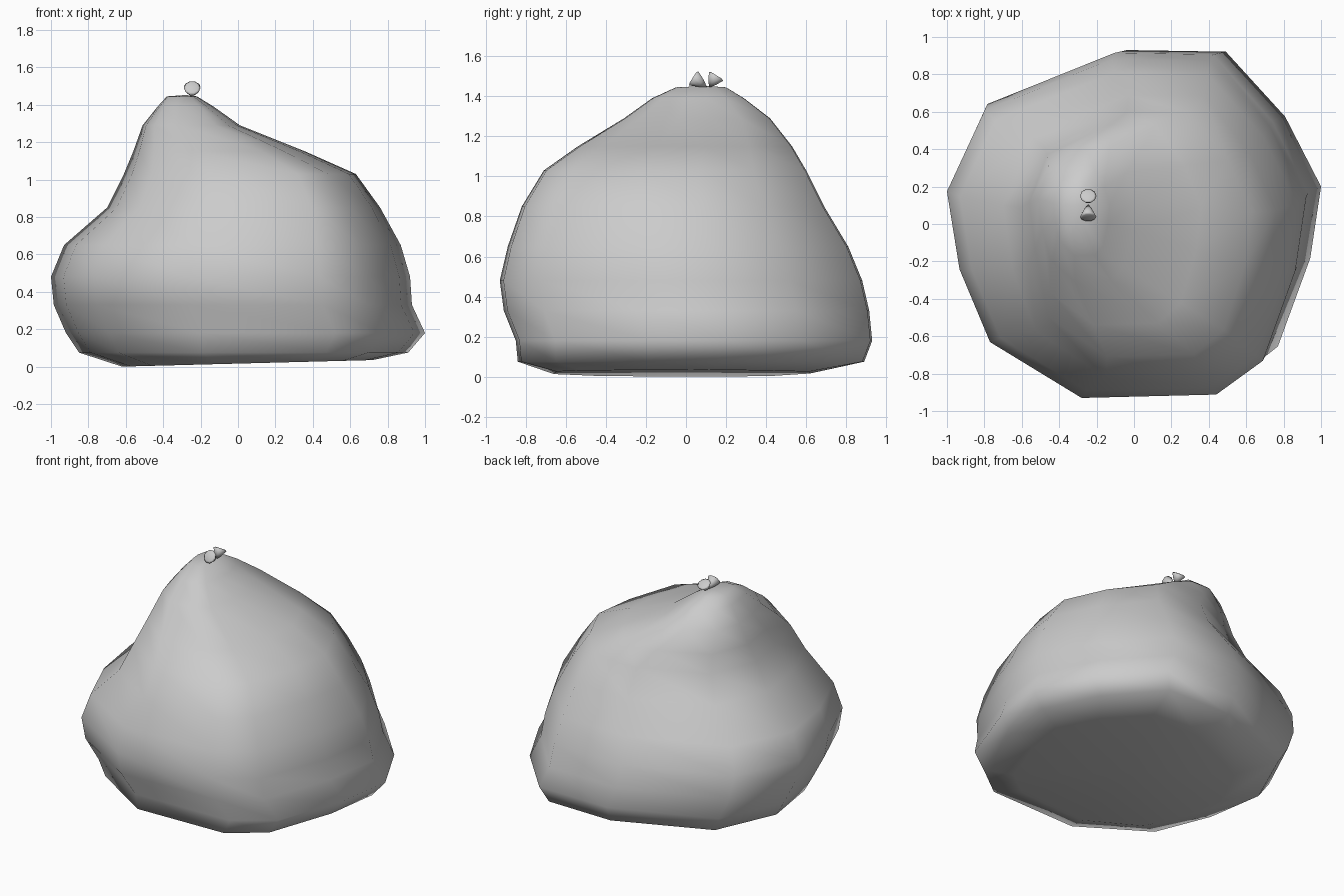
import bpy, bmesh, math
from mathutils import Vector

if "Cube" in bpy.data.objects:
    bpy.data.objects.remove(bpy.data.objects["Cube"])

# Plan outline of the sack, normalised to a -1..1 box
plan = [(-1, .22), (-.79, .70), (-.08, 1), (.47, .99), (.80, .60), (1, .18),
        (.94, -.25), (.76, -.78), (.5, -.98), (-.25, -1), (-.76, -.67), (-.93, -.24)]

# Height, x min, x max, y min, y max
levels = [
    (.01, -.62, .72, -.66, .62),
    (.085, -.85, .91, -.84, .89),
    (.19, -.92, 1.0, -.85, .93),
    (.34, -.985, .93, -.91, .915),
    (.49, -1.0, .92, -.93, .88),
    (.66, -.93, .87, -.89, .81),
    (.86, -.70, .76, -.82, .69),
    (1.04, -.61, .63, -.71, .60),
    (1.16, -.56, .36, -.54, .53),
    (1.30, -.51, .01, -.31, .42),
    (1.40, -.43, -.13, -.17, .29),
    (1.455, -.38, -.22, -.05, .20),
]

def finish(bm, name):
    bmesh.ops.recalc_face_normals(bm, faces=bm.faces)
    for f in bm.faces:
        f.smooth = True
    me = bpy.data.meshes.new(name)
    bm.to_mesh(me)
    bm.free()
    ob = bpy.data.objects.new(name, me)
    bpy.context.collection.objects.link(ob)
    return ob

# Slumped sack body: stacked rings
bm = bmesh.new()
rings = []
for i, (z, x0, x1, y0, y1) in enumerate(levels):
    ring = []
    for px, py in plan:
        x = (x0 + x1) / 2 + px * (x1 - x0) / 2
        y = (y0 + y1) / 2 + py * (y1 - y0) / 2
        tilt = .035 * (x + .62) / 1.34 if i == 0 else 0
        ring.append(bm.verts.new((x, y, z + tilt)))
    rings.append(ring)
n = len(plan)
for a, b in zip(rings, rings[1:]):
    for k in range(n):
        bm.faces.new((a[k], a[(k + 1) % n], b[(k + 1) % n], b[k]))
for ring, c in ((rings[0], (0, 0, .035)), (rings[-1], (-.28, .1, 1.462))):
    v = bm.verts.new(c)
    for k in range(n):
        bm.faces.new((ring[k], ring[(k + 1) % n], v))
lo = min(v.co.z for v in bm.verts)
for v in bm.verts:
    v.co.z -= lo
finish(bm, "sack_body")

# Tied ears: two small flared cones meeting at the neck
def ear(name, tip, end, r):
    tip, end = Vector(tip), Vector(end)
    axis = end - tip
    q = axis.to_track_quat('Z', 'Y')
    bm = bmesh.new()
    bot = bm.verts.new(tip)
    last = None
    for t, s in ((.45, .55), (.95, 1), (1.02, .75)):
        ring = [bm.verts.new(tip + axis * t + q @ Vector((
            r * s * math.cos(a * math.tau / 10), r * s * math.sin(a * math.tau / 10), 0)))
            for a in range(10)]
        for k in range(10):
            j = (k + 1) % 10
            bm.faces.new((last[k], last[j], ring[j], ring[k]) if last else (bot, ring[j], ring[k]))
        last = ring
    bm.faces.new(last)
    finish(bm, name)

ear("knot_ear_front", (-.245, .105, 1.447), (-.245, .035, 1.492), .044)
ear("knot_ear_back", (-.245, .115, 1.443), (-.245, .152, 1.503), .044)
